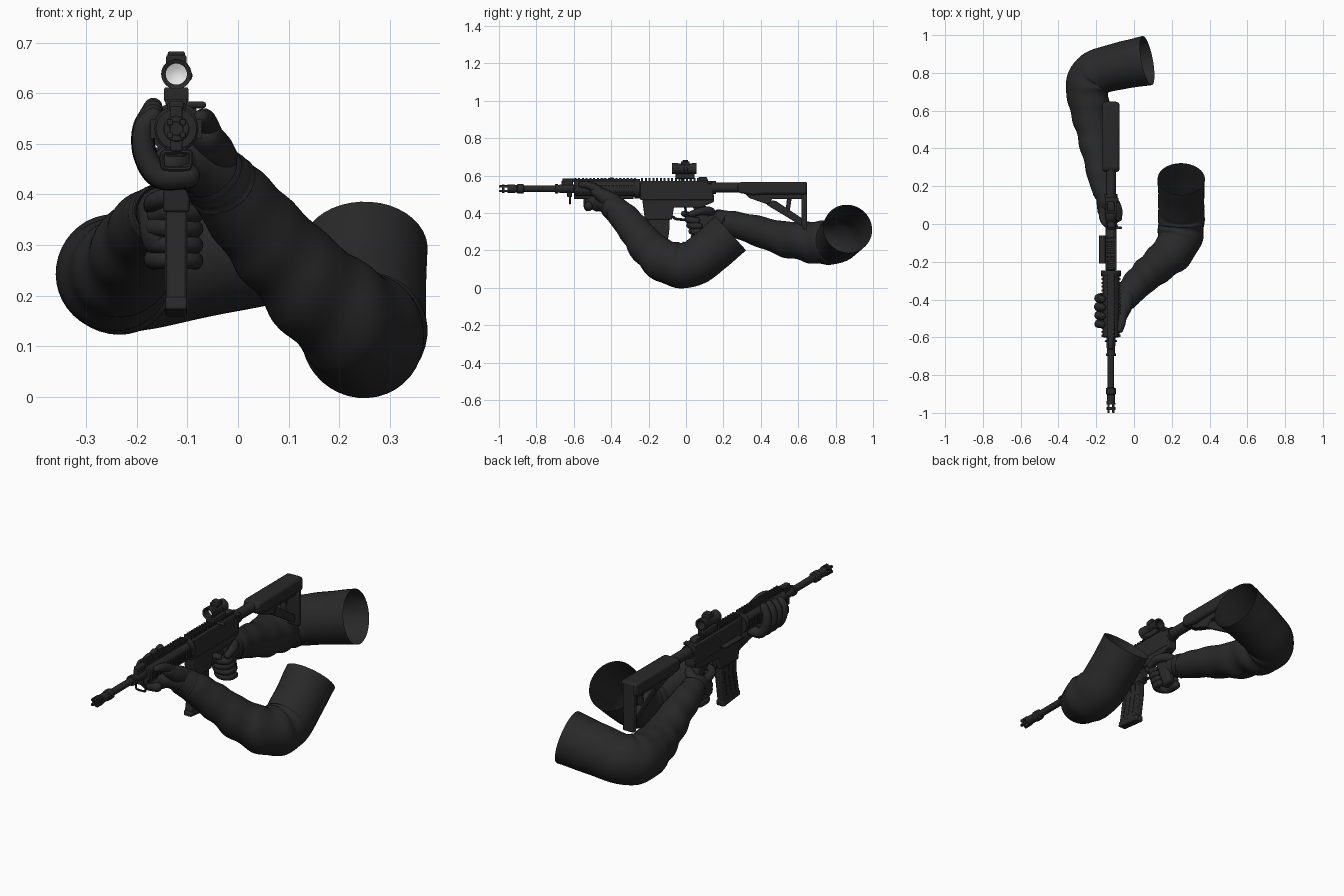
import bpy, bmesh, math
from mathutils import Vector, Matrix

GX = -0.122          # rifle centre line
BZ = 0.53            # bore height


def material(name, rgb):
    m = bpy.data.materials.new(name)
    m.diffuse_color = (*rgb, 1)
    return m


METAL = material("gun_black", (0.022, 0.022, 0.022))
CLOTH = material("sleeve_black", (0.022, 0.022, 0.022))
GLASS = material("lens_white", (0.8, 0.8, 0.8))


def finish(name, bm, mat, bevel=0):
    bmesh.ops.recalc_face_normals(bm, faces=bm.faces)
    me = bpy.data.meshes.new(name)
    bm.to_mesh(me)
    bm.free()
    me.materials.append(mat)
    ob = bpy.data.objects.new(name, me)
    bpy.context.collection.objects.link(ob)
    if bevel:
        b = ob.modifiers.new("bevel", 'BEVEL')
        b.width, b.segments, b.limit_method = bevel, 2, 'ANGLE'
    return ob


def box(name, x, y, z, mat=METAL, bevel=0.004):
    """Box from (min, max) ranges; x is relative to the rifle centre line."""
    bm = bmesh.new()
    c = Vector((GX + sum(x) / 2, sum(y) / 2, sum(z) / 2))
    s = (x[1] - x[0], y[1] - y[0], z[1] - z[0])
    bmesh.ops.create_cube(bm, size=1, matrix=Matrix.Translation(c) @ Matrix.Diagonal((*s, 1)))
    return finish(name, bm, mat, bevel)


def prism(name, pts, half, mat=METAL, bevel=0.005):
    """Side profile of (y, z) points extruded across x."""
    bm = bmesh.new()
    f = bm.faces.new([bm.verts.new((GX - half, y, z)) for y, z in pts])
    r = bmesh.ops.extrude_face_region(bm, geom=[f])
    vs = [g for g in r['geom'] if isinstance(g, bmesh.types.BMVert)]
    bmesh.ops.translate(bm, verts=vs, vec=(2 * half, 0, 0))
    return finish(name, bm, mat, bevel)


def lathe(name, prof, z=BZ, mat=METAL, n=32, x=GX):
    """Turn a (y, radius) profile around an axis along y."""
    bm = bmesh.new()
    rings = [[bm.verts.new((x + r * math.cos(2 * math.pi * i / n), y, z + r * math.sin(2 * math.pi * i / n)))
              for i in range(n)] for y, r in prof]
    for a, b in zip(rings, rings[1:]):
        for i in range(n):
            bm.faces.new((a[i], a[(i + 1) % n], b[(i + 1) % n], b[i]))
    bmesh.ops.remove_doubles(bm, verts=bm.verts, dist=1e-5)
    return finish(name, bm, mat)


def spline(rows, steps):
    """Catmull-Rom through rows of (x, y, z, radius)."""
    p = [Vector(r) for r in rows]
    p = [2 * p[0] - p[1]] + p + [2 * p[-1] - p[-2]]
    out = []
    for i in range(1, len(p) - 2):
        a, b, c, d = p[i - 1:i + 3]
        for k in range(steps):
            t = k / steps
            out.append(0.5 * (2 * b + (c - a) * t + (2 * a - 5 * b + 4 * c - d) * t * t
                              + (3 * b - a - 3 * c + d) * t ** 3))
    return out + [p[-2]]


def tube(name, rows, mat=CLOTH, n=20, steps=6, caps=True, fold=0):
    """Tapered round limb along a path; caps are rounded, fold adds cloth ripples."""
    s = spline(rows, steps)
    pos, rad = [v.to_3d() for v in s], [v[3] for v in s]
    if caps:
        d0, d1 = (pos[0] - pos[1]).normalized(), (pos[-1] - pos[-2]).normalized()
        q = [math.radians(a) for a in (25, 50, 70, 88)]
        r0, r1, p0, p1 = rad[0], rad[-1], pos[0], pos[-1]
        pos = [p0 + d0 * r0 * math.sin(a) for a in q[::-1]] + pos + [p1 + d1 * r1 * math.sin(a) for a in q]
        rad = [r0 * math.cos(a) for a in q[::-1]] + rad + [r1 * math.cos(a) for a in q]
    bm, rings, u = bmesh.new(), [], None
    for i, c in enumerate(pos):
        t = (pos[min(i + 1, len(pos) - 1)] - pos[max(i - 1, 0)]).normalized()
        u = t.orthogonal() if u is None else u - t * u.dot(t)
        u.normalize()
        w = t.cross(u)
        f = i / (len(pos) - 1)
        ring = []
        for k in range(n):
            a = 2 * math.pi * k / n
            fade = fold * max(0.1, math.sin(math.pi * min(1, 1.15 * f)))
            r = rad[i] * (1 + fade * math.sin(52 * f + 1.8 * math.sin(a + 3 * f)) * (0.6 + 0.4 * math.cos(a + 9 * f)))
            ring.append(bm.verts.new(c + u * r * math.cos(a) + w * r * math.sin(a)))
        rings.append(ring)
    for a, b in zip(rings, rings[1:]):
        for k in range(n):
            bm.faces.new((a[k], a[(k + 1) % n], b[(k + 1) % n], b[k]))
    if caps:
        bm.faces.new(rings[0])
        bm.faces.new(rings[-1])
    return finish(name, bm, mat)


# --- barrel, pronged muzzle and gas block
lathe("barrel", [(-0.9, 0), (-0.9, 0.017), (-0.68, 0.017), (-0.68, 0.021), (-0.59, 0.021), (-0.59, 0)])
lathe("muzzle_device", [(-0.9, 0.012), (-0.955, 0.012), (-0.955, 0.023), (-0.905, 0.021), (-0.9, 0.026), (-0.87, 0.026),
                        (-0.865, 0.016)])
for i in range(4):
    a = math.pi / 4 + i * math.pi / 2
    x, z = 0.018 * math.cos(a), BZ + 0.018 * math.sin(a)
    box("muzzle_prong", (x - .006, x + .006), (-1, -0.95), (z - .006, z + .006), bevel=0.002)
lathe("muzzle_ring", [(-0.985, 0.014), (-0.985, 0.024), (-0.97, 0.024), (-0.97, 0.014), (-0.985, 0.014)])
lathe("gas_block", [(-0.7, 0.015), (-0.7, 0.026), (-0.685, 0.026), (-0.685, 0.021), (-0.64, 0.023), (-0.6, 0.023)])
box("gas_block_top", (-0.012, 0.012), (-0.665, -0.605), (0.535, 0.574))
box("folded_front_sight", (-0.014, 0.014), (-0.66, -0.59), (0.565, 0.585))
box("sling_mount", (-0.012, 0.012), (-0.635, -0.61), (0.485, 0.515))
tube("sling_loop", [(GX - .022, -.62, .484, .005), (GX - .028, -.62, .478, .005), (GX - .027, -.62, .458, .005),
                    (GX - .02, -.62, .451, .005), (GX + .02, -.62, .451, .005), (GX + .027, -.62, .458, .005),
                    (GX + .028, -.62, .478, .005), (GX + .022, -.62, .484, .005), (GX - .022, -.62, .484, .005)], METAL, 8, 3)

# --- handguard with rails on four sides
lathe("handguard", [(-0.6, 0.02), (-0.6, 0.04), (-0.595, 0.045), (-0.275, 0.045), (-0.275, 0.052), (-0.245, 0.052),
                    (-0.245, 0)], n=24)
box("handguard_top_rail", (-0.018, 0.018), (-0.6, -0.25), (0.56, 0.581))
box("handguard_lower_rail", (-0.02, 0.02), (-0.6, -0.28), (0.475, 0.495))
for i in range(17):
    y = -0.597 + i * 0.02
    box("handguard_tooth", (-0.021, 0.021), (y, y + 0.011), (0.578, 0.588), bevel=0)
    for sx in (-1, 1):
        box("side_rail_tooth", tuple(sorted((sx * 0.04, sx * 0.051))), (y, y + 0.011), (0.511, 0.549), bevel=0)

# --- receiver
prism("upper_receiver", [(-0.245, 0.47), (-0.245, 0.572), (0.12, 0.572), (0.145, 0.55), (0.145, 0.47)], 0.03)
prism("lower_receiver", [(-0.235, 0.48), (-0.22, 0.365), (-0.075, 0.365), (-0.065, 0.43), (0.08, 0.43),
                         (0.15, 0.46), (0.15, 0.5)], 0.026)
for i in range(18):
    y = -0.24 + i * 0.02
    box("receiver_tooth", (-0.02, 0.02), (y, y + 0.011), (0.57, 0.588), bevel=0)
box("charging_handle", (-0.03, 0.04), (0.115, 0.14), (0.556, 0.572))
box("port_cover", (-0.063, -0.03), (-0.21, -0.06), (0.485, 0.493), bevel=0.002)
tube("sight_knob", [(GX + .02, -.02, .577, .007), (GX + .052, -.02, .577, .007)], METAL, 12)
prism("rear_sight", [(0.06, 0.57), (0.07, 0.594), (0.11, 0.594), (0.12, 0.57)], 0.018)
tube("trigger_guard", [(GX, -.07, .38, .007), (GX, -.05, .368, .007), (GX, .01, .368, .007), (GX, .05, .40, .007)], METAL, 8)
tube("trigger", [(GX, -.005, .43, .006), (GX, .0, .405, .006), (GX, -.012, .385, .005)], METAL, 8)
prism("pistol_grip", [(0.035, 0.44), (0.11, 0.44), (0.15, 0.27), (0.09, 0.255)], 0.022, bevel=0.012)

# --- magazine, slightly curved forward
prism("magazine", [(-0.21, 0.4), (-0.215, 0.3), (-0.235, 0.19), (-0.11, 0.175), (-0.09, 0.3), (-0.085, 0.4)], 0.02)
prism("magazine_base", [(-0.238, 0.198), (-0.242, 0.172), (-0.105, 0.157), (-0.1, 0.185)], 0.0215)
for i in range(3):
    y = -0.19 + i * 0.035
    prism("magazine_rib", [(y, 0.36), (y - 0.003, 0.3), (y - 0.02, 0.21), (y - 0.01, 0.21), (y + 0.007, 0.3),
                           (y + 0.01, 0.36)], 0.022, bevel=0)

# --- optic on a mount
box("optic_mount", (-0.024, 0.024), (-0.055, 0.045), (0.582, 0.612))
lathe("optic_tube", [(-0.07, 0.021), (-0.075, 0.03), (-0.045, 0.03), (-0.04, 0.027), (0.03, 0.027), (0.035, 0.03),
                     (0.055, 0.03), (0.055, 0.022), (-0.07, 0.021)], z=0.638)
lathe("optic_lens", [(-0.03, 0), (-0.033, 0.012), (-0.038, 0.0225)], z=0.638, mat=GLASS)
box("optic_turret", (-0.02, 0.02), (-0.028, 0.02), (0.655, 0.676))
box("optic_hood", (-0.017, 0.017), (-0.018, 0.012), (0.67, 0.683))
tube("optic_side_dial", [(GX + .01, 0, .635, .015), (GX + .019, 0, .635, .013)], METAL, 16)

# --- stock with an open triangle under it
lathe("buffer_tube", [(0.14, 0), (0.14, 0.034), (0.16, 0.034), (0.16, 0.027), (0.6, 0.027), (0.6, 0)], z=0.537)
prism("stock_body", [(0.275, 0.55), (0.29, 0.567), (0.645, 0.567), (0.645, 0.5), (0.42, 0.5), (0.36, 0.495),
                     (0.28, 0.508)], 0.045, bevel=0.015)
prism("stock_frame", [(0.31, 0.51), (0.34, 0.48), (0.44, 0.445), (0.46, 0.475), (0.64, 0.475), (0.64, 0.51)], 0.022)
prism("stock_strut", [(0.44, 0.47), (0.43, 0.445), (0.62, 0.33), (0.63, 0.365), (0.48, 0.465)], 0.014)
prism("stock_link", [(0.54, 0.48), (0.53, 0.39), (0.55, 0.38), (0.565, 0.48)], 0.012)
prism("butt_plate", [(0.618, 0.567), (0.648, 0.565), (0.648, 0.312), (0.625, 0.312), (0.618, 0.34)], 0.032, bevel=0.007)

# --- rear arm: wrist, elbow, open upper sleeve
tube("rear_sleeve", [(-.152, .15, .365, .052), (-.17, .22, .348, .066), (-.192, .35, .315, .077), (-.217, .5, .268, .091),
                     (-.238, .63, .248, .106), (-.244, .735, .242, .117), (-.2, .8, .25, .12), (-.06, .84, .285, .125),
                     (.07, .865, .316, .132)], n=40, steps=12, caps=False, fold=0.055)
tube("rear_cuff", [(-.15, .155, .365, .058), (-.16, .18, .357, .061), (-.165, .2, .352, .06)], n=28, caps=False, fold=.03)
tube("rear_palm", [(-.155, .18, .36, .046), (-.15, .13, .365, .05), (-.148, .09, .345, .048), (-.147, .07, .32, .046)])
for i, z in enumerate((0.335, 0.303, 0.272)):             # lower fingers around the grip
    y = 0.012 * (i + 1)
    tube("rear_finger", [(-.165, .09 + y, z, .021), (-.163, .035 + y, z, .02), (-.125, .008 + y, z, .019),
                         (-.09, .025 + y, z - .002, .018), (-.086, .06 + y, z - .004, .017)])
tube("rear_trigger_finger", [(-.165, .09, .375, .022), (-.165, .03, .385, .019), (-.14, -.005, .395, .017),
                             (-.1, -.012, .397, .015)])
tube("rear_upper_finger", [(-.16, .05, .36, .02), (-.125, .01, .366, .018), (-.088, .03, .362, .018), (-.086, .06, .36, .016)])
tube("rear_thumb", [(-.15, .14, .39, .026), (-.11, .125, .41, .024), (-.083, .08, .41, .02), (-.08, .03, .395, .017)])

# --- front arm: wrist, elbow, open upper sleeve
tube("front_sleeve", [(-.055, -.41, .445, .06), (-.015, -.355, .4, .074), (.035, -.3, .34, .083), (.09, -.25, .277, .09),
                      (.16, -.19, .203, .101), (.228, -.115, .145, .113), (.248, -.03, .121, .122), (.25, .05, .138, .123),
                      (.25, .14, .205, .122), (.25, .238, .293, .125)], n=40, steps=12, caps=False, fold=0.055)
tube("front_cuff", [(-.05, -.405, .44, .064), (-.03, -.375, .418, .07), (-.02, -.36, .405, .07)], n=28, caps=False, fold=.03)
tube("front_palm", [(-.045, -.395, .435, .055), (-.085, -.435, .455, .05), (-.115, -.47, .455, .045),
                    (-.13, -.5, .46, .04)])
tube("front_thumb_base", [(-.04, -.39, .46, .045), (-.05, -.44, .49, .04), (-.06, -.48, .515, .03)])
tube("front_thumb", [(-.052, -.45, .5, .03), (-.06, -.49, .535, .023), (-.066, -.53, .55, .02), (-.073, -.56, .552, .016)])
for i in range(4):                                        # fingers around the handguard
    y, r = -0.385 - 0.045 * i, 0.024 - 0.001 * abs(i - 1)
    tube("front_finger", [(-.1, y, .437, r + .003), (-.155, y - .003, .437, r + .002), (-.184, y - .006, .48, r),
                          (-.186, y - .01, .53, r - .001), (-.168, y - .012, .572 - .006 * i, r - .004)])

# --- smooth shading with crisp edges
bpy.ops.object.select_all(action='SELECT')
bpy.context.view_layer.objects.active = bpy.context.selected_objects[0]
bpy.ops.object.shade_smooth_by_angle(angle=math.radians(40))
